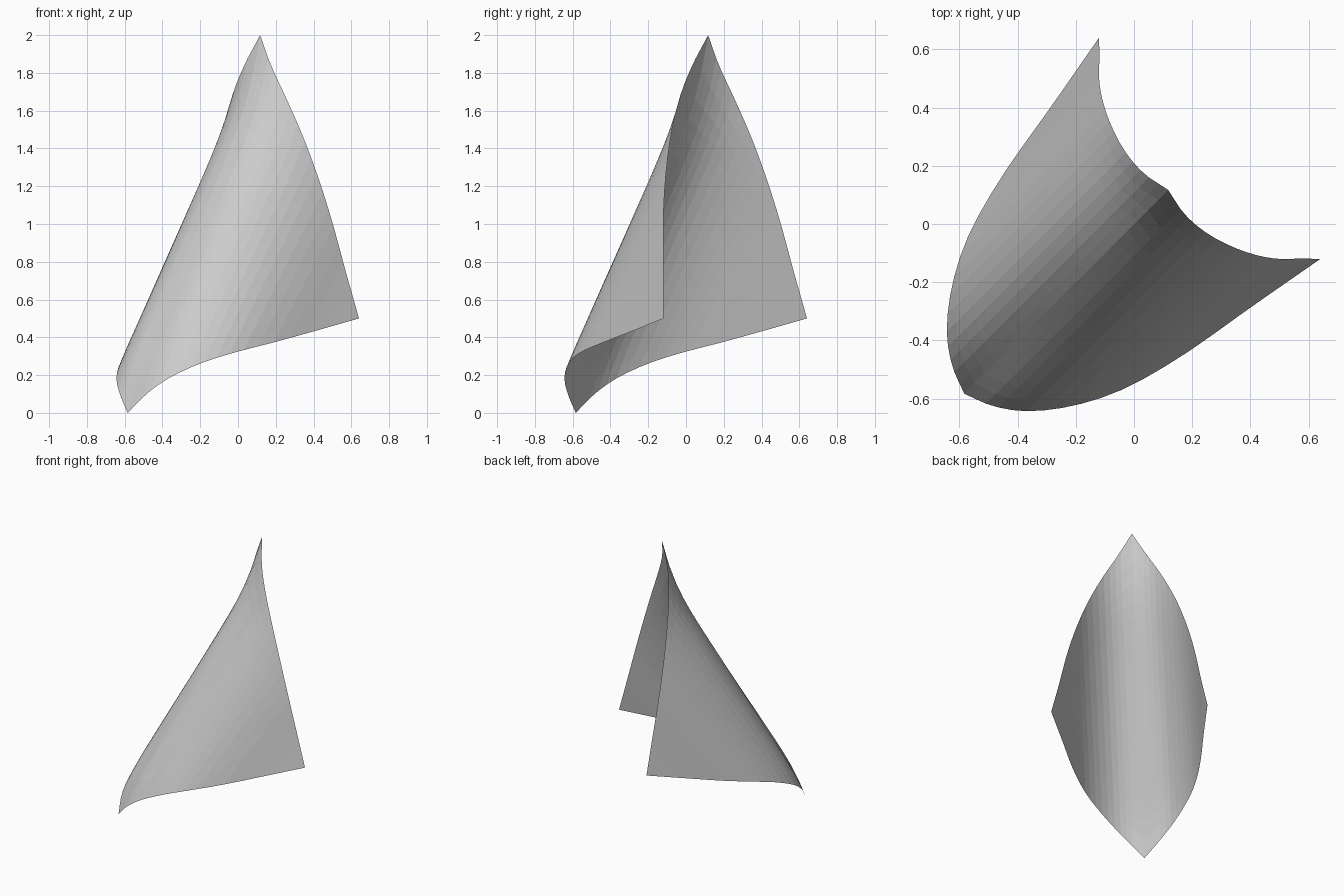
import bpy, bmesh, math

if "Cube" in bpy.data.objects:
    bpy.data.objects.remove(bpy.data.objects["Cube"])

# Half profile, from fold to side corner: v, lower edge (u, z), upper edge (u, z)
# u runs along the x = y diagonal, v runs across it
ROWS = [(0, -.825, 0, .166, 2.0), (.1, -.785, .10, .147, 1.84),
        (.2, -.71, .187, .155, 1.675), (.3, -.58, .262, .186, 1.465),
        (.38, -.415, .318, .226, 1.235), (.44, -.19, .37, .27, 1.0),
        (.488, .09, .434, .32, .745), (.538, .368, .5, .368, .5)]
STRIPS, STEPS = 18, 20


def profile(t):
    """Smooth interpolation of the rows, t in 0..1."""
    f = t * (len(ROWS) - 1)
    i = min(int(f), len(ROWS) - 2)
    f -= i
    b, c = ROWS[i], ROWS[i + 1]
    a = ROWS[i - 1] if i else [2 * p - q for p, q in zip(b, c)]
    d = ROWS[i + 2] if i + 2 < len(ROWS) else [2 * q - p for p, q in zip(b, c)]
    return [q + .5 * f * (r - p + f * (2*p - 5*q + 4*r - s + f * (3*(q - r) + s - p)))
            for p, q, r, s in zip(a, b, c, d)]


def rounding(v, w):
    """Height change that rounds off the central fold between the two tips."""
    along = (1 - (2 * w - 1) ** 6) * (.065 - .27 * w)
    return along * max(0, 1 - abs(v) / .4) ** 1.6


bm = bmesh.new()
grid = []
for i in range(-STRIPS, STRIPS + 1):
    v, u0, z0, u1, z1 = profile(abs(i) / STRIPS)
    v = math.copysign(v, i)
    column = []
    for j in range(STEPS + 1):
        w = j / STEPS
        u = u0 + (u1 - u0) * w
        z = z0 + (z1 - z0) * w + rounding(v, w)
        column.append(bm.verts.new(((u + v) / math.sqrt(2), (u - v) / math.sqrt(2), z)))
    grid.append(column)

for a, b in zip(grid, grid[1:]):
    for j in range(STEPS):
        bm.faces.new((a[j], a[j + 1], b[j + 1], b[j]))
bmesh.ops.remove_doubles(bm, verts=bm.verts, dist=1e-4)
bmesh.ops.recalc_face_normals(bm, faces=bm.faces)

mesh = bpy.data.meshes.new("folded_sheet")
bm.to_mesh(mesh)
bm.free()
sheet = bpy.data.objects.new("folded_sheet", mesh)
bpy.context.collection.objects.link(sheet)
